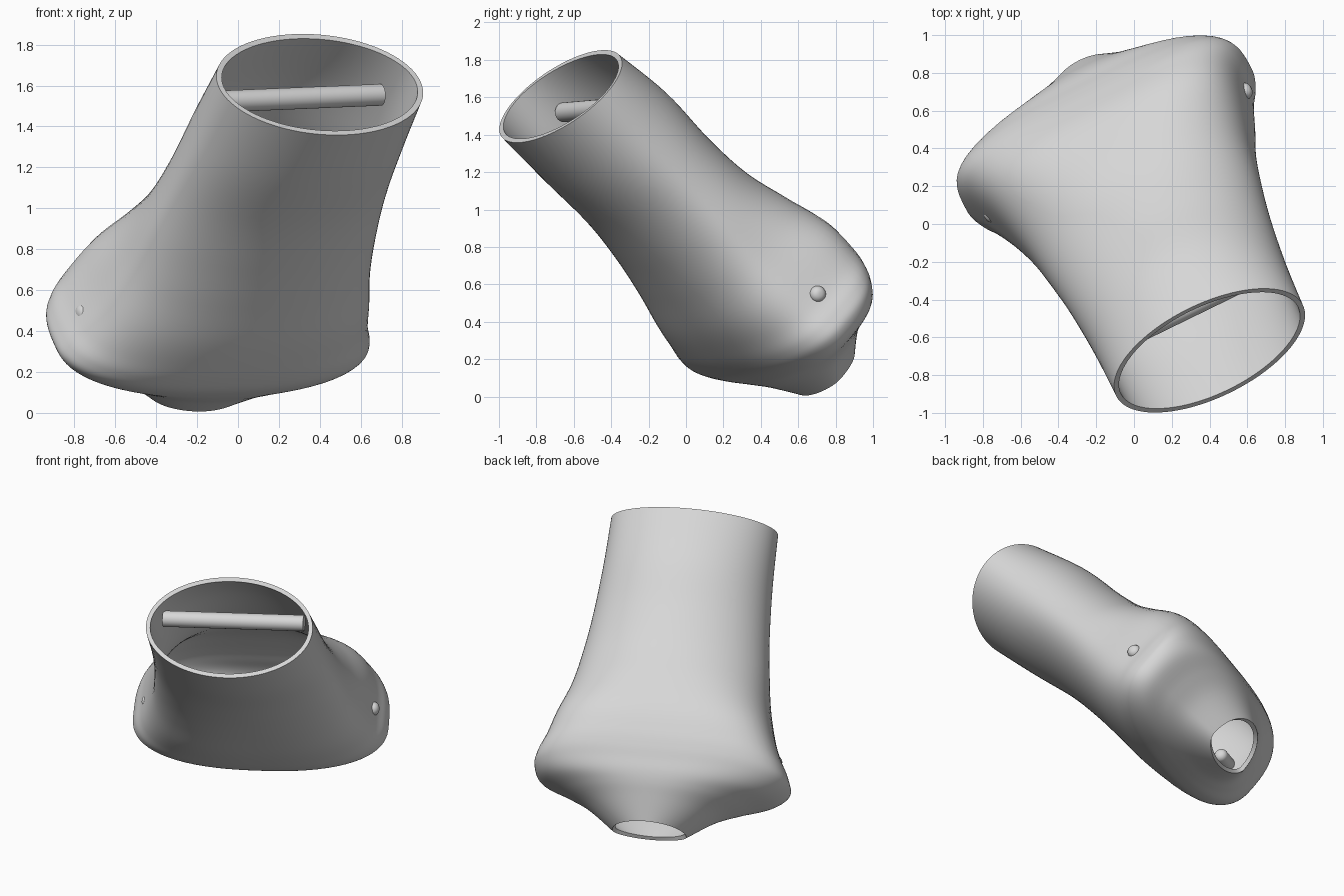
import bpy
import bmesh
from math import cos, sin, pi
from mathutils import Matrix, Vector

if "Cube" in bpy.data.objects:
    bpy.data.objects.remove(bpy.data.objects["Cube"], do_unlink=True)

grey = bpy.data.materials.new("plain_grey")
grey.use_nodes = True
grey.diffuse_color = (0.68, 0.68, 0.68, 1)
grey.node_tree.nodes["Principled BSDF"].inputs["Base Color"].default_value = grey.diffuse_color

# Leaning frame: origin in the upper opening, local z along the shaft
side = Vector((0.895, 0.445, 0.03)).normalized()
axis = Vector((0.295, -0.641, 0.708))
axis = (axis - side * axis.dot(side)).normalized()
instep = axis.cross(side)
frame = Matrix((side, instep, axis)).transposed().to_4x4()
frame.translation = (0.40, -0.67, 1.605)

# Shell stations: depth, half width, instep reach, heel reach, sideways shift,
# then squareness of the instep half and of the heel half (2 is an oval)
stations = [
    (0.00, 0.55, 0.35, 0.35, 0, 2, 2),
    (0.35, 0.56, 0.41, 0.33, 0, 2, 2),
    (0.70, 0.585, 0.41, 0.30, 0, 2, 2),
    (0.98, 0.62, 0.43, 0.305, 0, 2.1, 2.1),
    (1.22, 0.66, 0.475, 0.325, 0, 2.6, 2.3),
    (1.44, 0.72, 0.505, 0.35, 0, 3.5, 2.5),
    (1.60, 0.775, 0.495, 0.355, -0.01, 3.7, 2.5),
    (1.70, 0.825, 0.475, 0.35, -0.015, 3.5, 2.5),
    (1.78, 0.84, 0.45, 0.335, -0.015, 3.1, 2.4),
    (1.86, 0.77, 0.425, 0.295, 0, 2.7, 2.3),
    (1.93, 0.60, 0.39, 0.25, 0.01, 2.4, 2.1),
    (2.01, 0.43, 0.335, 0.195, 0.02, 2.2, 2),
    (2.145, 0.245, 0.24, 0.115, 0.025, 2, 1.9),
]
SIDES, STEPS = 80, 6


def spline(a, b, c, d, t):
    """Catmull-Rom blend of four stations."""
    return [0.5 * (2 * q + (r - p) * t + (2 * p - 5 * q + 4 * r - s) * t * t
                   + (3 * q - p - 3 * r + s) * t ** 3)
            for p, q, r, s in zip(a, b, c, d)]


def finish(obj, angle):
    obj.data.materials.append(grey)
    bpy.ops.object.select_all(action="DESELECT")
    obj.select_set(True)
    bpy.context.view_layer.objects.active = obj
    for mod in list(obj.modifiers):
        bpy.ops.object.modifier_apply(modifier=mod.name)
    bpy.ops.object.shade_smooth_by_angle(angle=angle)


def add_object(name, bm):
    mesh = bpy.data.meshes.new(name)
    bm.to_mesh(mesh)
    bm.free()
    obj = bpy.data.objects.new(name, mesh)
    bpy.context.collection.objects.link(obj)
    obj.matrix_world = frame
    return obj


# Hollow shell, open at both ends
last = len(stations) - 1
sections = []
for i in range(last):
    near = [stations[max(0, min(last, i + k))] for k in (-1, 0, 1, 2)]
    sections += [spline(*near, s / STEPS) for s in range(STEPS)]
sections.append(stations[last])

bm = bmesh.new()
rings = []
for depth, half, front, heel, shift, front_square, heel_square in sections:
    ring = []
    for j in range(SIDES):
        c, s = cos(2 * pi * j / SIDES), sin(2 * pi * j / SIDES)
        reach, n = (front, front_square) if s > 0 else (heel, heel_square)
        swell = (abs(c) ** n + abs(s) ** n) ** (-1 / n)
        ring.append(bm.verts.new((shift + half * c * swell, reach * s * swell, -depth)))
    rings.append(ring)
for upper, lower in zip(rings, rings[1:]):
    for j in range(SIDES):
        k = (j + 1) % SIDES
        bm.faces.new((upper[j], lower[j], lower[k], upper[k]))
shell = add_object("hollow_shell", bm)
wall = shell.modifiers.new("wall", "SOLIDIFY")
wall.thickness = 0.028
wall.offset = -1
finish(shell, 0.8)


def add_rod(name, start, end, radius, bevel):
    """Rod running sideways across the shell."""
    start, end = Vector(start), Vector(end)
    bm = bmesh.new()
    turn = (end - start).to_track_quat("Z", "Y").to_matrix().to_4x4()
    bmesh.ops.create_cone(bm, cap_ends=True, segments=32, radius1=radius, radius2=radius,
                          depth=(end - start).length,
                          matrix=Matrix.Translation((start + end) / 2) @ turn)
    obj = add_object(name, bm)
    if bevel:
        mod = obj.modifiers.new("rounding", "BEVEL")
        mod.width = bevel
        mod.segments = 6
    finish(obj, 0.7)


# Cross bar inside the upper opening
add_rod("cross_bar", (-0.475, 0.13, -0.23), (0.455, 0.13, -0.22), 0.053, 0)

# Round-ended pins through both side bulges
for name, s, depth in (("left_pin", 1, 1.575), ("right_pin", -1, 1.595)):
    add_rod(name, (0.6 * s, 0.05, -depth), (0.785 * s, 0.05, -depth), 0.045, 0.038)
